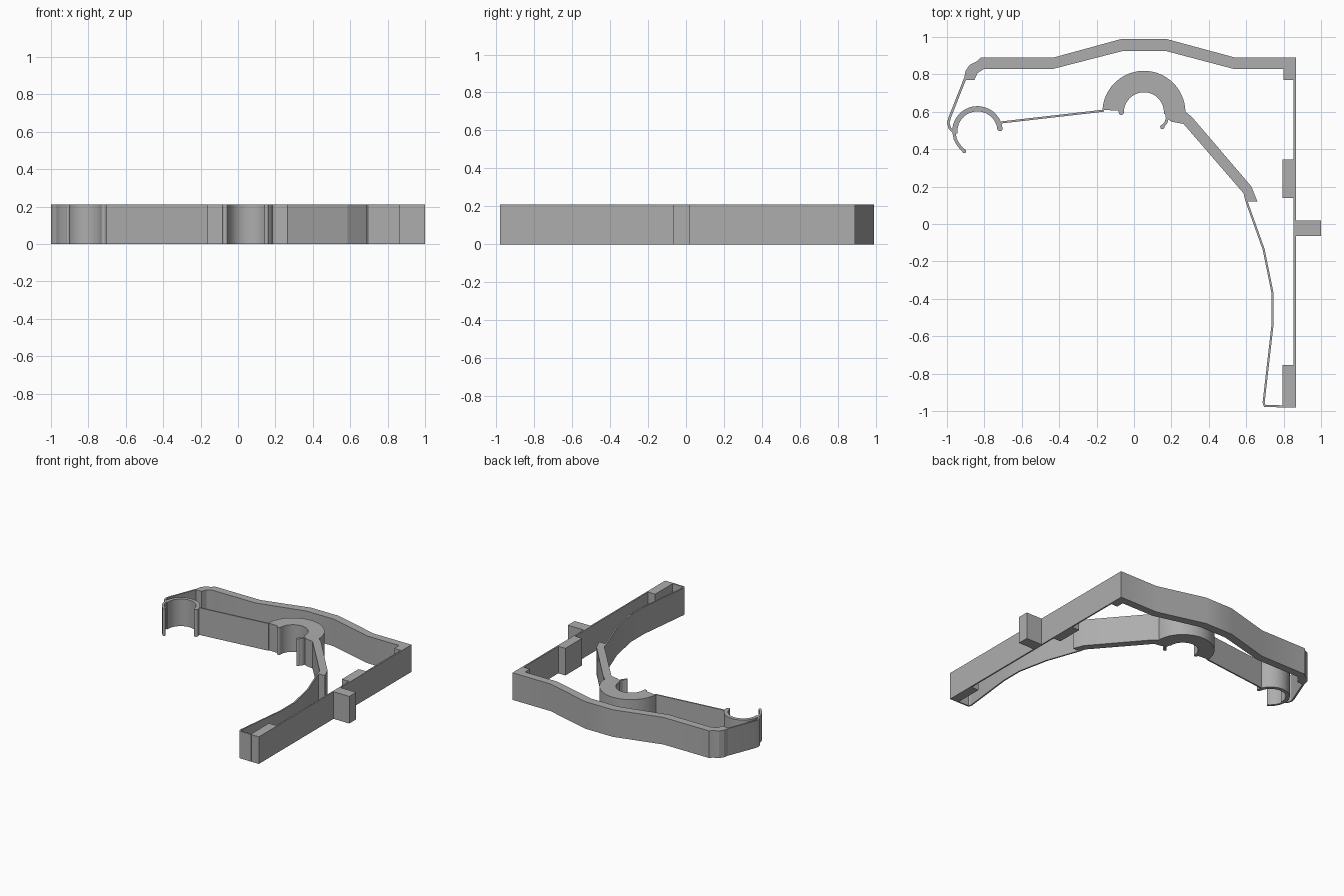
import bpy, bmesh
from math import sin, cos, radians
from mathutils import Vector

cube = bpy.data.objects.get("Cube")
if cube:
    bpy.data.objects.remove(cube)

HEIGHT = 0.21
THIN = 0.011

grey = bpy.data.materials.new("plain_grey")
grey.use_nodes = True
grey.diffuse_color = (0.42, 0.42, 0.42, 1)
grey.node_tree.nodes["Principled BSDF"].inputs["Base Color"].default_value = (0.42, 0.42, 0.42, 1)


def prism(name, outline):
    """Extrude a closed plan outline to the full height."""
    bm = bmesh.new()
    base = bm.faces.new([bm.verts.new((x, y, 0)) for x, y in outline])
    top = bmesh.ops.extrude_face_region(bm, geom=[base])["geom"]
    bmesh.ops.translate(bm, vec=(0, 0, HEIGHT),
                        verts=[v for v in top if isinstance(v, bmesh.types.BMVert)])
    bmesh.ops.recalc_face_normals(bm, faces=bm.faces)
    mesh = bpy.data.meshes.new(name)
    bm.to_mesh(mesh)
    bm.free()
    mesh.materials.append(grey)
    obj = bpy.data.objects.new(name, mesh)
    bpy.context.collection.objects.link(obj)
    bpy.ops.object.select_all(action='DESELECT')
    obj.select_set(True)
    bpy.context.view_layer.objects.active = obj
    bpy.ops.object.shade_smooth_by_angle(angle=radians(20))
    return obj


def block(name, x0, x1, y0, y1):
    return prism(name, [(x0, y0), (x1, y0), (x1, y1), (x0, y1)])


def arc(cx, cy, r, a0, a1, n=32):
    return [(cx + r * cos(radians(a0 + (a1 - a0) * i / n)),
             cy + r * sin(radians(a0 + (a1 - a0) * i / n))) for i in range(n + 1)]


def strip(name, path, width):
    """Wall of constant width along a plan path, with mitred corners."""
    pts = [Vector(p) for p in path]
    left, right = [], []
    for i, p in enumerate(pts):
        d0 = (p - pts[i - 1]).normalized() if i else (pts[1] - p).normalized()
        d1 = (pts[i + 1] - p).normalized() if i < len(pts) - 1 else d0
        d = (d0 + d1).normalized()
        n = Vector((-d.y, d.x)) * (width / 2 / max(d.dot(d0), 0.5))
        left.append(p + n)
        right.append(p - n)
    return prism(name, left + right[::-1])


def ring(name, cx, cy, r_in, r_out, a0, a1):
    return prism(name, arc(cx, cy, r_out, a0, a1) + arc(cx, cy, r_in, a1, a0))


def round_end(name, x, y, r):
    return prism(name, arc(x, y, r, 0, 330, 11))


# Back beam with the bent left corner
prism("back_beam", [
    (-0.82, 0.89), (-0.43, 0.89), (-0.065, 0.99), (0.17, 0.99), (0.54, 0.89), (0.865, 0.89),
    (0.865, 0.83), (0.53, 0.83), (0.17, 0.925), (-0.06, 0.925), (-0.43, 0.83), (-0.80, 0.83),
    (-0.837, 0.807), (-0.853, 0.77), (-0.91, 0.77), (-0.90, 0.82), (-0.88, 0.85), (-0.84, 0.87)])

# Side wall with its pads and outer tab
block("side_wall", 0.854, 0.865, -0.98, 0.83)
block("corner_pad", 0.80, 0.865, 0.77, 0.83)
block("middle_pad", 0.793, 0.865, 0.14, 0.345)
block("front_pad", 0.793, 0.865, -0.98, -0.755)
block("outer_tab", 0.865, 1.0, -0.065, 0.02)

# Small clip with its hook and the strip that joins it to the beam
CX, CY = -0.837, 0.495
ring("small_clip", CX, CY, 0.107, 0.135, 8, 186)
round_end("small_clip_tip", CX + 0.12, CY + 0.016, 0.015)
strip("small_clip_hook", [(-0.962, 0.485), (-0.955, 0.452), (-0.937, 0.42), (-0.91, 0.392)], 0.017)
round_end("small_clip_hook_tip", -0.908, 0.39, 0.011)
strip("left_strip", [(-0.902, 0.78), (-0.985, 0.57), (-0.993, 0.54), (-0.985, 0.512),
                     (-0.955, 0.48)], 0.013)

# Link between the clips
strip("clip_link", [(-0.71, 0.543), (-0.16, 0.606)], THIN)

# Large clip with its two lips
BX, BY = 0.053, 0.597
ring("large_clip", BX, BY, 0.107, 0.222, -5, 176.5)
strip("left_lip", [(-0.068, 0.63), (-0.068, 0.6)], 0.028)
round_end("left_lip_tip", -0.068, 0.597, 0.014)
strip("right_lip", [(0.172, 0.6), (0.178, 0.565), (0.17, 0.54), (0.152, 0.521)], 0.015)
round_end("right_lip_tip", 0.152, 0.519, 0.012)

# Lever arm and its bent spring strip
prism("lever_arm", [
    (0.165, 0.6), (0.275, 0.6), (0.31, 0.572), (0.628, 0.2), (0.66, 0.12), (0.6, 0.12),
    (0.585, 0.165), (0.265, 0.535), (0.20, 0.547), (0.17, 0.57)])
strip("spring_strip", [
    (0.592, 0.16), (0.602, 0.12), (0.693, -0.135), (0.741, -0.37), (0.741, -0.535),
    (0.693, -0.955), (0.70, -0.973), (0.80, -0.975)], THIN)
